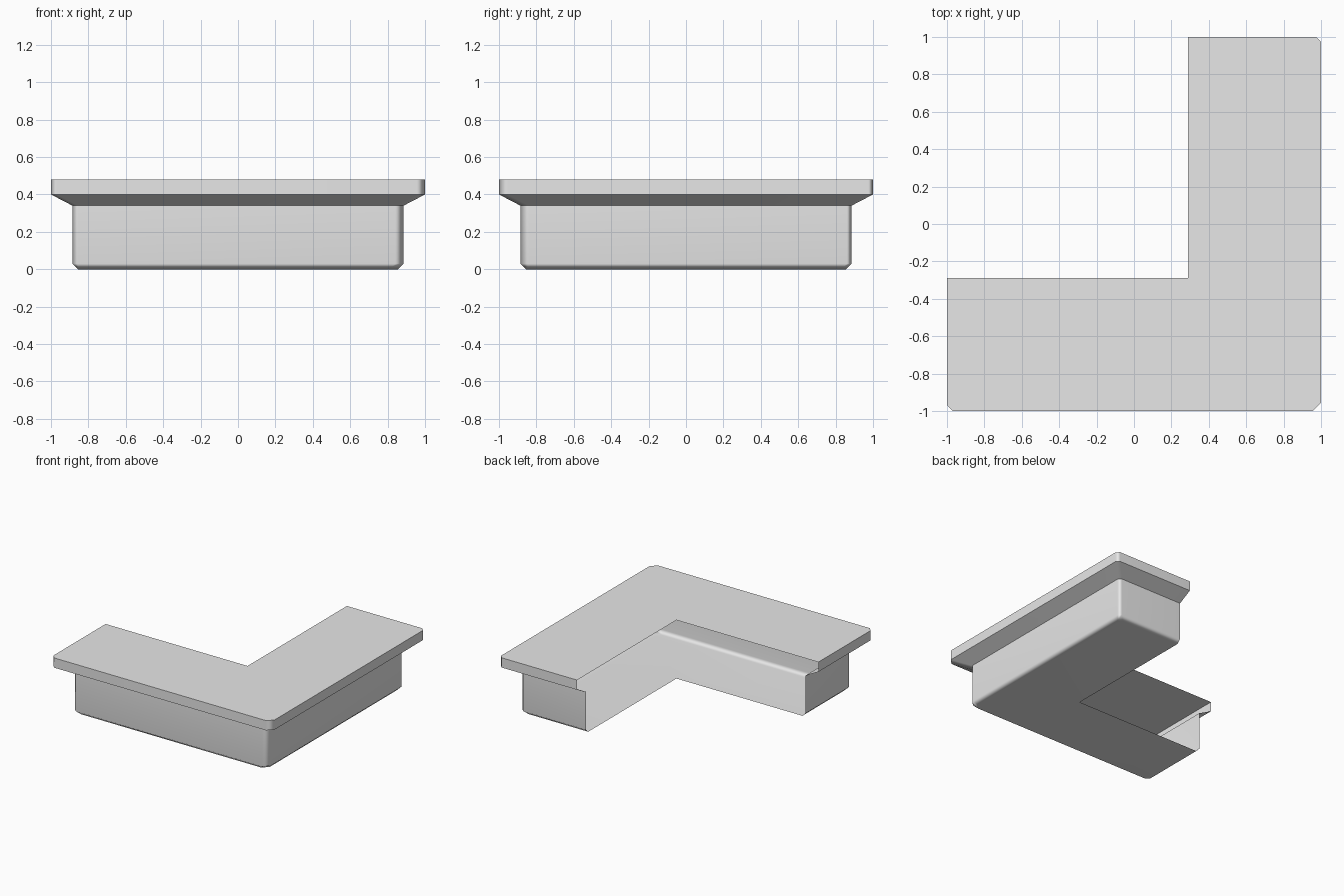
import bpy
import bmesh
import math

cube = bpy.data.objects.get("Cube")
if cube:
    bpy.data.objects.remove(cube, do_unlink=True)

INNER = 0.29      # inner corner of the L sits at (INNER, -INNER)

grey = bpy.data.materials.new("light_grey")
grey.use_nodes = True
colour = (0.8, 0.8, 0.8, 1.0)
grey.diffuse_color = colour
grey.node_tree.nodes["Principled BSDF"].inputs["Base Color"].default_value = colour


def outer_path(e):
    """Outer edge of the L at reach e, running round three clipped corners."""
    a, b, c = 0.025, 0.045, 0.03
    return [(INNER, e), (e - a, e), (e, e - a), (e, b - e), (e - b, -e),
            (c - e, -e), (-e, c - e), (-e, -INNER)]


def shell(name, levels, cap_level):
    """Skin the outer side through (reach, height) levels and cap one level.
    The inner side of the L stays open."""
    bm = bmesh.new()
    rings = [[bm.verts.new((x, y, z)) for x, y in outer_path(e)] for e, z in levels]
    for top, low in zip(rings, rings[1:]):
        for i in range(len(top) - 1):
            bm.faces.new((top[i], top[i + 1], low[i + 1], low[i]))
    inner = bm.verts.new((INNER, -INNER, levels[cap_level][1]))
    # reversed path runs counter-clockwise, so it faces up
    cap = rings[cap_level] + [inner]
    bm.faces.new(cap[::-1] if cap_level == 0 else cap)
    mesh = bpy.data.meshes.new(name)
    bm.normal_update()
    bm.to_mesh(mesh)
    bm.free()
    mesh.materials.append(grey)
    obj = bpy.data.objects.new(name, mesh)
    bpy.context.collection.objects.link(obj)
    # soft clipped corners, crisp rim and soffit edges
    bpy.ops.object.select_all(action="DESELECT")
    obj.select_set(True)
    bpy.context.view_layer.objects.active = obj
    bpy.ops.object.shade_smooth_by_angle(angle=math.radians(50))
    weighted = obj.modifiers.new("weighted_normals", "WEIGHTED_NORMAL")
    weighted.keep_sharp = True
    return obj


# Worktop: flat top, upright rim and sloping soffit
shell("countertop", [(1.0, 0.48), (1.0, 0.4), (0.885, 0.34)], 0)

# Cabinet: outer wall, bevelled foot and floor
shell("cabinet", [(0.885, 0.34), (0.885, 0.03), (0.855, 0.0)], -1)
